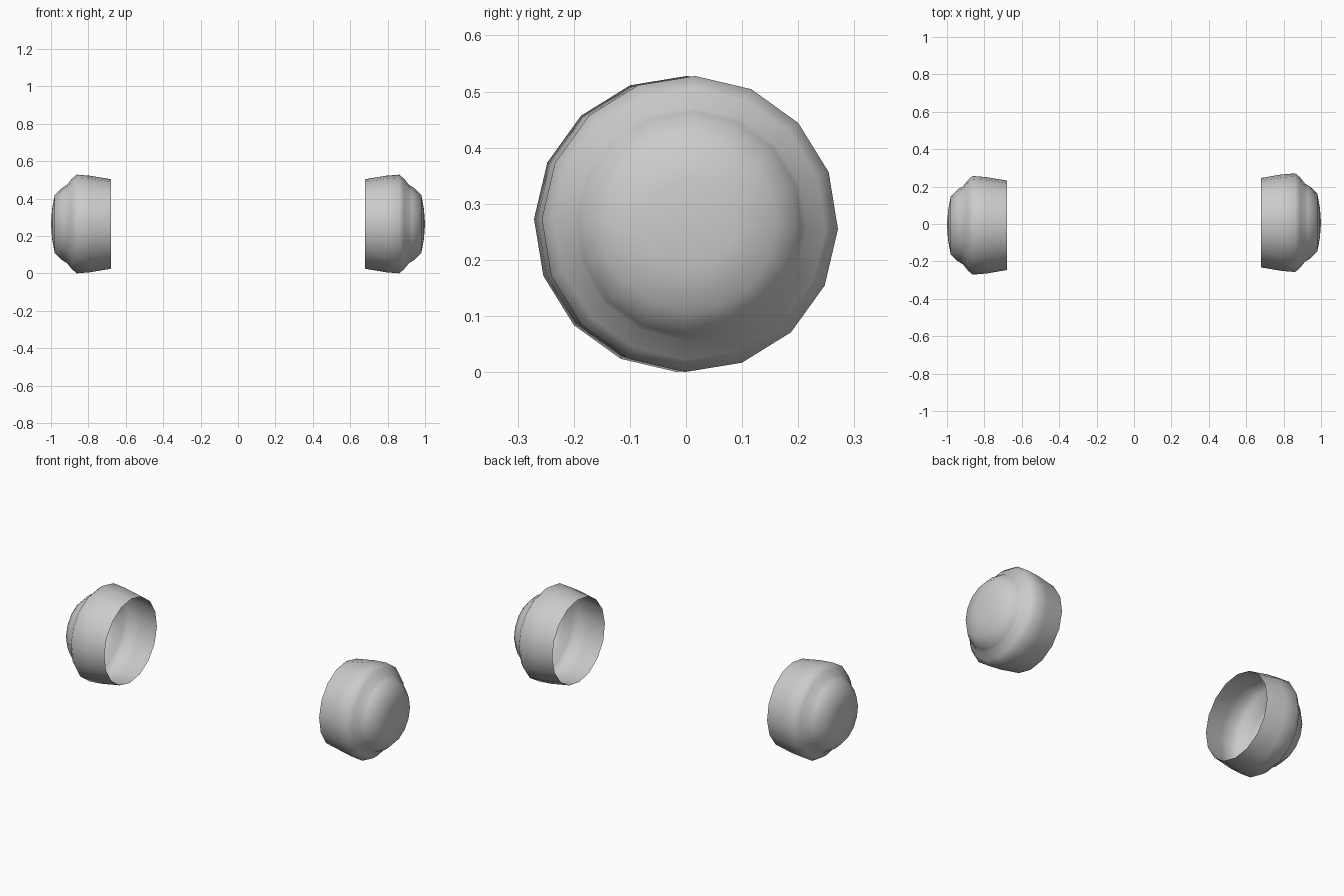
import bpy, bmesh, math

if "Cube" in bpy.data.objects:
    bpy.data.objects.remove(bpy.data.objects["Cube"])

SIDES = 16
CENTRE_Z = 0.264
# (distance from model centre, radius): open rim, side wall, shoulder, groove, domed face
PROFILE = [(0.678, 0.239), (0.79, 0.258), (0.862, 0.264), (0.888, 0.242),
           (0.915, 0.208), (0.93, 0.2), (0.945, 0.19), (0.98, 0.155), (0.994, 0.08)]


def make_cup(name, side):
    bm = bmesh.new()
    rings = []
    for x, r in PROFILE:
        ring = []
        for i in range(SIDES):
            a = 2 * math.pi * i / SIDES - math.radians(2)
            ring.append(bm.verts.new((side * x, side * 0.007 + r * math.cos(a),
                                      CENTRE_Z + r * math.sin(a))))
        rings.append(ring)
    for a, b in zip(rings, rings[1:]):
        for i in range(SIDES):
            j = (i + 1) % SIDES
            bm.faces.new((a[i], a[j], b[j], b[i]))
    # closed outer face
    tip = bm.verts.new((side * 1.0, side * 0.007, CENTRE_Z))
    for i in range(SIDES):
        bm.faces.new((rings[-1][i], rings[-1][(i + 1) % SIDES], tip))
    # the loop order faces outward on the right side only
    if side < 0:
        bmesh.ops.reverse_faces(bm, faces=bm.faces[:])
    for f in bm.faces:
        f.smooth = True
    mesh = bpy.data.meshes.new(name)
    bm.to_mesh(mesh)
    bm.free()
    obj = bpy.data.objects.new(name, mesh)
    bpy.context.collection.objects.link(obj)


# pair of open cups facing each other
make_cup("right_cup", 1)
make_cup("left_cup", -1)
